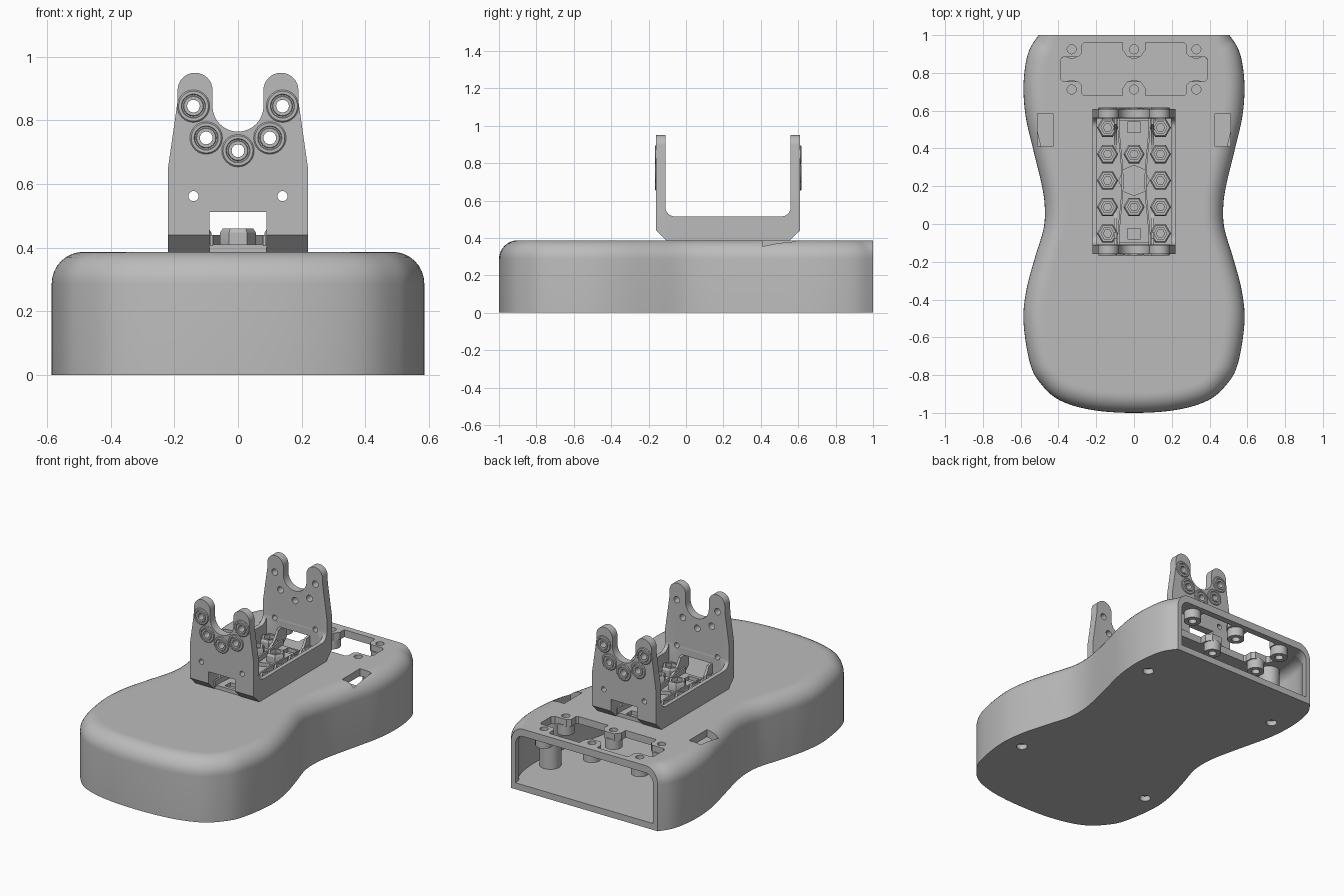
import bpy, bmesh, math
from mathutils import Vector

if "Cube" in bpy.data.objects:
    bpy.data.objects.remove(bpy.data.objects["Cube"])

grey = bpy.data.materials.new("plain grey")
grey.use_nodes = True
tone = (0.5, 0.5, 0.5, 1)
grey.diffuse_color = tone
grey.node_tree.nodes["Principled BSDF"].inputs["Base Color"].default_value = tone
parts = []


def finish(name, bm, keep=True):
    bmesh.ops.recalc_face_normals(bm, faces=bm.faces)
    mesh = bpy.data.meshes.new(name)
    bm.to_mesh(mesh)
    bm.free()
    mesh.materials.append(grey)
    ob = bpy.data.objects.new(name, mesh)
    bpy.context.collection.objects.link(ob)
    if keep:
        parts.append(ob)
    else:
        ob.hide_render = True
    return ob


def place(axis, u, v, w):
    return {"x": Vector((w, u, v)), "y": Vector((u, w, v)), "z": Vector((u, v, w))}[axis]


def prism(name, polys, axis, a, b, keep=True):
    """Extrude flat outlines along an axis from a to b."""
    bm = bmesh.new()
    for poly in polys:
        low = [bm.verts.new(place(axis, u, v, a)) for u, v in poly]
        high = [bm.verts.new(place(axis, u, v, b)) for u, v in poly]
        bm.faces.new(low)
        bm.faces.new(high)
        for i in range(len(poly)):
            j = (i + 1) % len(poly)
            bm.faces.new((low[i], low[j], high[j], high[i]))
    return finish(name, bm, keep)


def lathe(name, profile, spots, axis, segs):
    """Turn a closed (radius, height) profile about an axis at each spot."""
    bm = bmesh.new()
    for u, v, w, sign in spots:
        rings = []
        for k in range(segs):
            t = math.tau * k / segs
            rings.append([bm.verts.new(place(axis, u + r * math.cos(t), v + r * math.sin(t), w + sign * h))
                          for r, h in profile])
        for k in range(segs):
            p, q = rings[k], rings[(k + 1) % segs]
            for i in range(len(profile)):
                j = (i + 1) % len(profile)
                bm.faces.new((p[i], p[j], q[j], q[i]))
    return finish(name, bm)


def arc(cx, cy, r, start, end, n=16):
    angles = [math.radians(start + (end - start) * i / n) for i in range(n + 1)]
    return [(cx + r * math.cos(t), cy + r * math.sin(t)) for t in angles]


def circle(cx, cy, r, n=24):
    return arc(cx, cy, r, 0, 360, n)[:-1]


def box(x0, x1, y0, y1):
    return [(x0, y0), (x1, y0), (x1, y1), (x0, y1)]


def mirrored(poly):
    return [(-x, y) for x, y in reversed(poly)]


def carve(ob, tool, operation="DIFFERENCE"):
    mod = ob.modifiers.new("carve", "BOOLEAN")
    mod.operation, mod.solver, mod.object = operation, "EXACT", tool
    bpy.context.view_layer.update()
    graph = bpy.context.evaluated_depsgraph_get()
    mesh = bpy.data.meshes.new_from_object(ob.evaluated_get(graph))
    ob.modifiers.clear()
    ob.data = mesh
    bpy.data.objects.remove(tool)


# Waisted outline of the body, right half from front centre to back corner
keys = [(0, -1), (.22, -.985), (.39, -.935), (.49, -.85), (.55, -.74), (.585, -.52), (.57, -.35),
        (.525, -.18), (.48, -.03), (.472, .08), (.487, .2), (.535, .4), (.572, .56), (.585, .7),
        (.578, .82), (.555, .92), (.505, 1)]
ctrl = [Vector(k) for k in [(-.22, -.985)] + keys + [(.45, 1.07)]]
half = []
for i in range(1, len(ctrl) - 2):
    p, q, r, s = ctrl[i - 1:i + 3]
    for n in range(5):
        t = n / 5
        half.append(.5 * (2 * q + (r - p) * t + (2 * p - 5 * q + 4 * r - s) * t ** 2
                          + (3 * q - p - 3 * r + s) * t ** 3))
half.append(ctrl[-2])


def outline(inset, end):
    side = []
    for i, p in enumerate(half):
        before = half[i - 1] if i else Vector((-half[1].x, half[1].y))
        after = half[min(i + 1, len(half) - 1)]
        t = (after - before).normalized()
        side.append((p.x - inset * t.y, p.y + inset * t.x))
    side[0] = (0, side[0][1])
    side[-1] = (side[-1][0], end)
    return side + mirrored(side)[:-1]


def shell(name, inset, radius, bottom, top, end, keep=True):
    """Stack outlines with a rounded upper edge."""
    steps = [(inset, bottom)]
    for i in range(9):
        t = math.pi / 2 * i / 8
        steps.append((inset + radius * (1 - math.cos(t)), top - radius + radius * math.sin(t)))
    steps.append((inset + radius + .012, top))
    bm = bmesh.new()
    loops = [[bm.verts.new((x, y, z)) for x, y in outline(d, end)] for d, z in steps]
    bm.faces.new(loops[0])
    bm.faces.new(loops[-1])
    for low, high in zip(loops, loops[1:]):
        for i in range(len(low)):
            j = (i + 1) % len(low)
            bm.faces.new((low[i], low[j], high[j], high[i]))
    return finish(name, bm, keep)


# Hollow body, open at the back
body = shell("body", 0, .1, 0, .387, 1)
carve(body, shell("cavity", .045, .06, .04, .342, 1.05, False))

# Lid opening with screw tabs, screw holes and strap slots
quarter = [(.06, .96), (.265, .96), (.275, .95), (.275, .905), (.295, .885), (.375, .885), (.39, .87)]
right = quarter + [(x, 1.64 - y) for x, y in reversed(quarter)]
tab = [(-.035, .745), (.035, .745), (.06, .72)]
opening = right[:-1] + [(.06, .68)] + [(.06, .72), (.035, .755), (-.035, .755), (-.06, .72)]
opening += mirrored(right) + [(-.06, .92), (-.035, .885), (.035, .885), (.06, .92)]
screws = [(x, y) for x in (-.33, 0, .33) for y in (.712, .925)]
slots = [box(.43, .51, .41, .585), box(-.51, -.43, .41, .585)]
carve(body, prism("lid_cutter", [opening] + [circle(x, y, .024) for x, y in screws] + slots,
                  "z", .2, .5, False))
feet = [(x, y) for x in (-.47, .47) for y in (-.46, .69)]
carve(body, prism("foot_cutter", [circle(x, y, .032) for x, y in feet], "z", -.1, .032, False))
lathe("lid_screw_bosses", [(.024, 0), (.05, 0), (.05, .065), (.024, .065)],
      [(x, y, .285, 1) for x, y in screws], "z", 24)
prism("screw_posts", [circle(x * .96, y, .062) for x, y in feet], "z", .035, .346)

# U-shaped cradle: side profile trimmed by the forked front profile
side = [(-.16, .44), (-.105, .387), (.555, .387), (.61, .44), (.61, 1), (.56, 1)]
side += arc(.51, .565, .05, 0, -90, 8) + arc(-.06, .565, .05, 270, 180, 8) + [(-.11, 1), (-.16, 1)]
cradle = prism("cradle", [side], "x", -.22, .22)
horn = [(.22, .3), (.22, .65), (.19, .86)] + arc(.135, .895, .055, 0, 180)
fork = horn + arc(0, .845, .08, 0, -180, 24) + mirrored(horn)
carve(cradle, prism("fork_trim", [fork], "y", -.5, 1, False), "INTERSECT")
carve(cradle, prism("tray_cutter", [box(-.195, .195, -.109, .559)], "z", .41, .7, False))
rests = [(-.14, .845), (.14, .845), (-.1, .745), (.1, .745), (0, .705)]
drills = [circle(x, z, .02) for x, z in rests] + [circle(x, .562, .016) for x in (-.14, .14)]
carve(cradle, prism("drill_cutter", drills, "y", -.5, 1, False))
for a, b in ((-.3, -.1), (.55, .8)):
    carve(cradle, prism("window_cutter", [box(-.09, .09, .3, .513)], "y", a, b, False))
floor_holes = [circle(0, .23, .08, 8), box(-.035, .035, .485, .54), box(-.035, .035, -.08, -.025)]
carve(cradle, prism("floor_cutter", floor_holes, "z", .3, .45, False))

# Stepped eyelets on the outer faces of both arms
eyelet = [(.02, -.002), (.049, -.002), (.051, .003), (.047, .007), (.038, .007), (.036, .003),
          (.032, .003), (.03, .007), (.02, .007)]
lathe("eyelets", eyelet, [(x, z, y, s) for x, z in rests for y, s in ((-.16, -1), (.61, 1))], "y", 32)

# Hexagonal nut seats in the tray
seats = [(x, y) for x in (-.14, .14) for y in (-.05, .09, .23, .37, .51)] + [(0, .09), (0, .37)]
lathe("nut_seats", [(.022, 0), (.056, 0), (.056, .04), (.048, .052), (.034, .052), (.034, .03), (.022, .03)],
      [(x, y, .408, 1) for x, y in seats], "z", 6)

# Wavy rails along the tray and curved gussets at its ends
path = [(-.11 + .67 * i / 24) for i in range(25)]
bend = [.088 - .022 * math.sin(math.pi * i / 24) ** 2 for i in range(25)]
rail = [(x, y) for x, y in zip(bend, path)] + [(x - .01, y) for x, y in reversed(list(zip(bend, path)))]
prism("tray_rails", [rail, mirrored(rail)], "z", .405, .44)
front_rib = [(-.112, .408), (.06, .408)] + arc(.06, .56, .145, 265, 200, 8) + [(-.112, .515)]
back_rib = [(.45 - y, z) for y, z in front_rib]
for name, x in (("left_gussets", .09), ("right_gussets", -.105)):
    prism(name, [front_rib, back_rib], "x", x, x + .015)

# Smooth curved surfaces and keep hard edges crisp
bpy.ops.object.select_all(action="DESELECT")
for ob in parts:
    ob.select_set(True)
bpy.context.view_layer.objects.active = body
bpy.ops.object.shade_smooth_by_angle(angle=math.radians(30))
